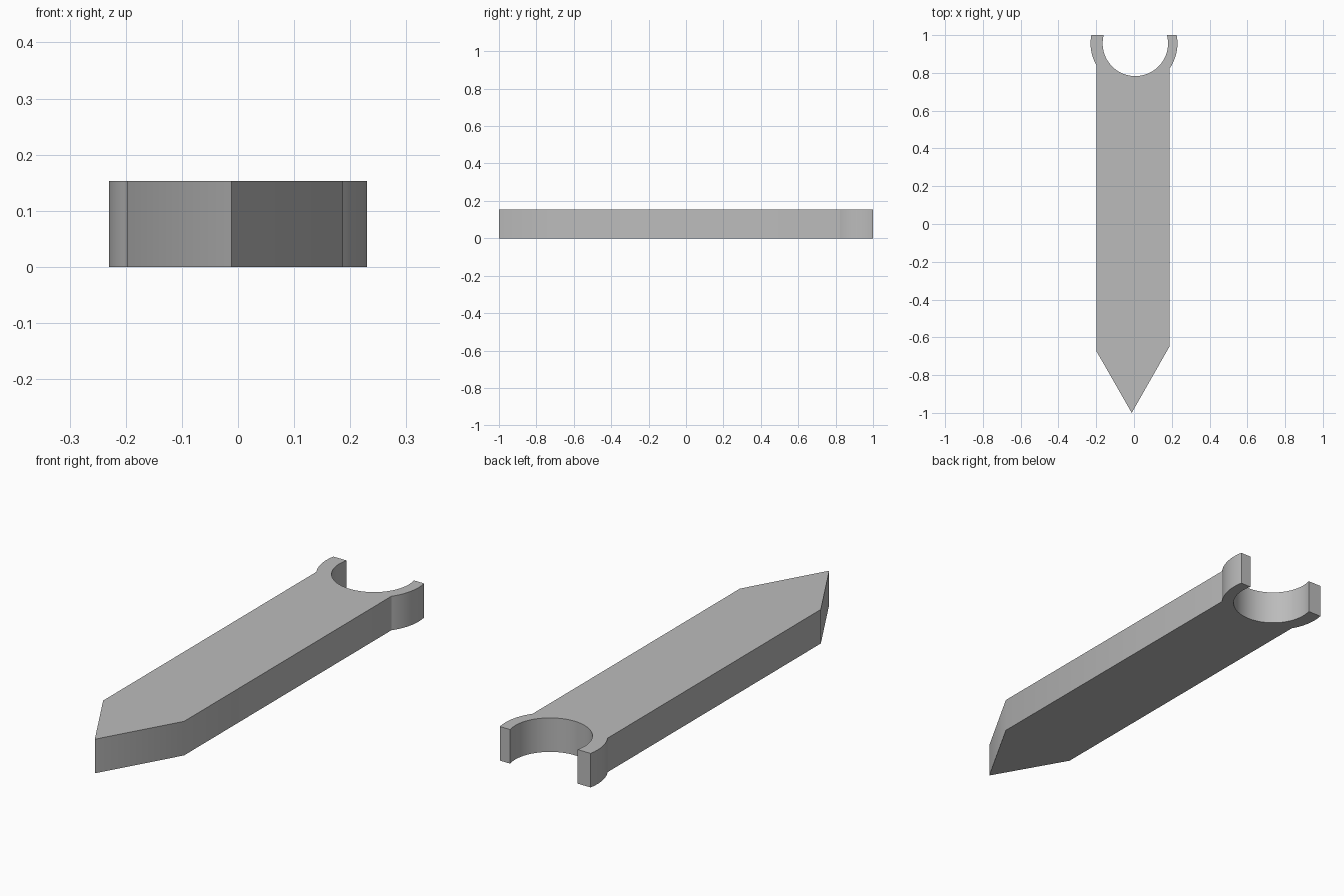
import bpy
import bmesh
from math import acos, asin, cos, sin, pi

cube = bpy.data.objects.get("Cube")
if cube:
    bpy.data.objects.remove(cube, do_unlink=True)

HEIGHT = 0.153
BACK = 1.0
CENTRE_Y = 0.956
OUTER, INNER = 0.23, 0.173
LEFT_X, RIGHT_X = 0.187, -0.198      # straight edges of the shaft
INNER_X = 0.007                      # notch sits slightly off centre


def arc(cx, radius, start, end, steps):
    """Points along an arc around the clip centre."""
    angles = [start + (end - start) * i / steps for i in range(steps + 1)]
    return [(cx + radius * cos(a), CENTRE_Y + radius * sin(a)) for a in angles]


# Single colour
grey = bpy.data.materials.new("plain grey")
grey.use_nodes = True
colour = (0.5, 0.5, 0.5, 1)
grey.diffuse_color = colour
grey.node_tree.nodes["Principled BSDF"].inputs["Base Color"].default_value = colour

# Outline: pointed tip, left side, open clip, right side
rise_out = asin((BACK - CENTRE_Y) / OUTER)
rise_in = asin((BACK - CENTRE_Y) / INNER)
outline = [(RIGHT_X, -0.675), (-0.012, -1.0), (LEFT_X, -0.65)]
outline += arc(0, OUTER, -acos(LEFT_X / OUTER), rise_out, 16)
outline += arc(INNER_X, INNER, rise_in, -pi - rise_in, 48)
outline += arc(0, OUTER, pi - rise_out, 2 * pi - acos(RIGHT_X / OUTER), 16)

# Extrude the outline into a solid bar
bm = bmesh.new()
base = bm.faces.new([bm.verts.new((x, y, 0)) for x, y in outline])
top = bmesh.ops.extrude_face_region(bm, geom=[base], use_keep_orig=True)["geom"]
bmesh.ops.translate(bm, vec=(0, 0, HEIGHT),
                    verts=[v for v in top if isinstance(v, bmesh.types.BMVert)])
bmesh.ops.recalc_face_normals(bm, faces=bm.faces)
mesh = bpy.data.meshes.new("pointed_clip_bar")
bm.to_mesh(mesh)
bm.free()
mesh.materials.append(grey)

bar = bpy.data.objects.new("pointed_clip_bar", mesh)
bpy.context.collection.objects.link(bar)
bpy.context.view_layer.objects.active = bar
bar.select_set(True)
bpy.ops.object.shade_smooth_by_angle(angle=pi / 6)
